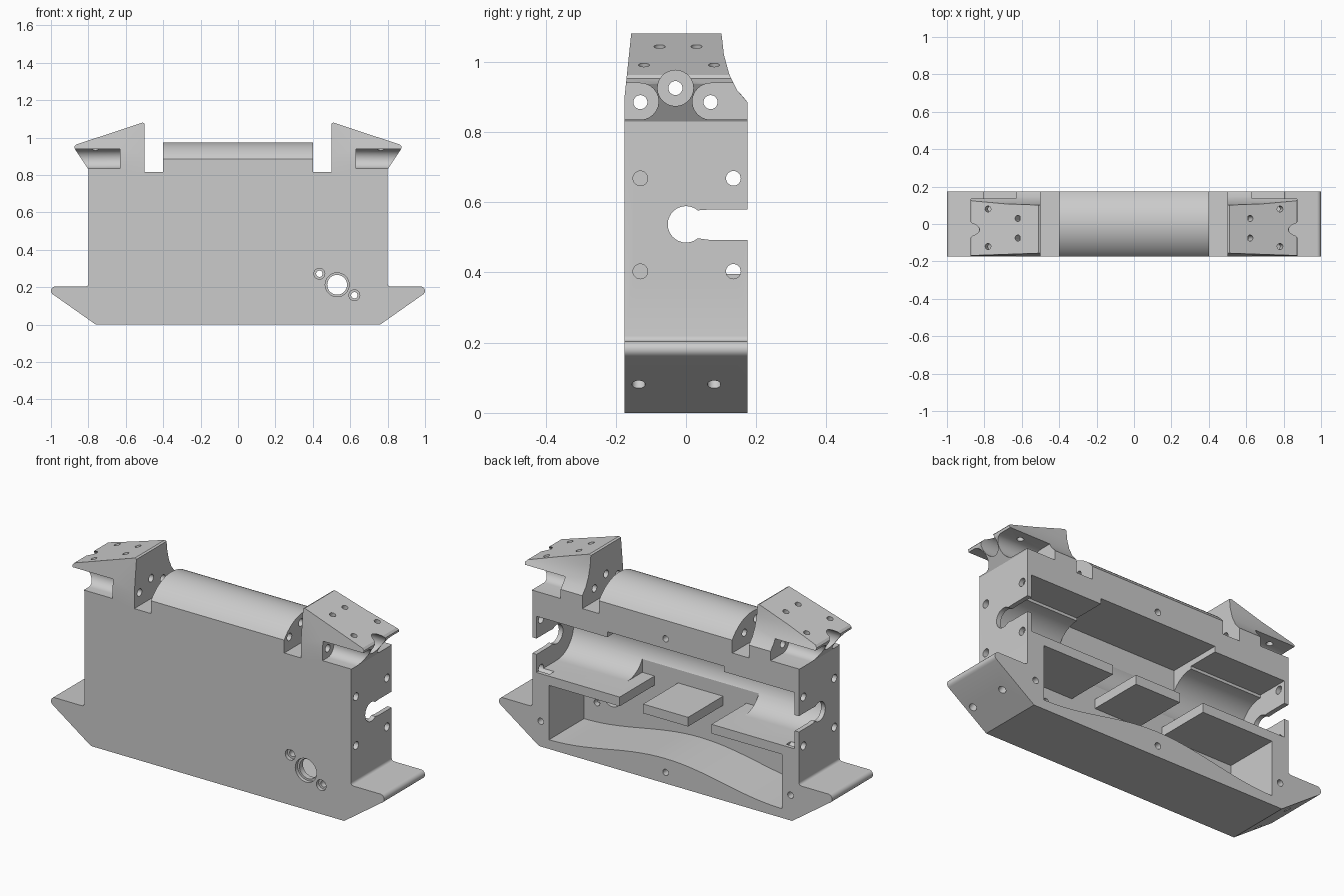
import bpy, bmesh, math
from mathutils import Vector

cube = bpy.data.objects.get("Cube")
if cube:
    bpy.data.objects.remove(cube, do_unlink=True)

grey = bpy.data.materials.new("plain grey")
grey.use_nodes = True
COLOUR = (0.6, 0.6, 0.6, 1)
grey.diffuse_color = COLOUR
grey.node_tree.nodes["Principled BSDF"].inputs["Base Color"].default_value = COLOUR


def add_object(name, bm):
    bmesh.ops.recalc_face_normals(bm, faces=bm.faces)
    mesh = bpy.data.meshes.new(name)
    bm.to_mesh(mesh)
    bm.free()
    mesh.materials.append(grey)
    obj = bpy.data.objects.new(name, mesh)
    bpy.context.collection.objects.link(obj)
    return obj


def prism(name, points, axis, lo, hi):
    """Extrude a (y, z) profile along x, or an (x, z) profile along y."""
    bm = bmesh.new()
    verts = [bm.verts.new((lo, a, b) if axis == "x" else (a, lo, b)) for a, b in points]
    face = bm.faces.new(verts)
    moved = bmesh.ops.extrude_face_region(bm, geom=[face])["geom"]
    shift = Vector((hi - lo, 0, 0)) if axis == "x" else Vector((0, hi - lo, 0))
    bmesh.ops.translate(bm, verts=[v for v in moved if isinstance(v, bmesh.types.BMVert)], vec=shift)
    return add_object(name, bm)


def box(x0, x1, y0, y1, z0, z1):
    return prism("cutter", [(x0, z0), (x1, z0), (x1, z1), (x0, z1)], "y", y0, y1)


def arc(cx, cz, r, start, end, steps=12):
    angles = [math.radians(start + (end - start) * i / steps) for i in range(steps + 1)]
    return [(cx + r * math.cos(a), cz + r * math.sin(a)) for a in angles]


def rod(center, direction, r, depth):
    """Cylinder centred on a point, along a direction."""
    bm = bmesh.new()
    bmesh.ops.create_cone(bm, cap_ends=True, segments=28, radius1=r, radius2=r, depth=depth)
    turn = Vector(direction).to_track_quat("Z", "Y").to_matrix()
    bmesh.ops.rotate(bm, verts=bm.verts, matrix=turn)
    bmesh.ops.translate(bm, verts=bm.verts, vec=center)
    return add_object("cutter", bm)


def combine(target, other, operation="DIFFERENCE"):
    mod = target.modifiers.new("combine", "BOOLEAN")
    mod.operation = operation
    mod.solver = "EXACT"
    mod.object = other
    bpy.context.view_layer.objects.active = target
    bpy.ops.object.modifier_apply(modifier=mod.name)
    bpy.data.objects.remove(other, do_unlink=True)


D = 0.175          # half depth
BORE_Z = 0.54      # height of the long bore

# Main housing with the pointed base flanges
half = [(0.76, 0)] + arc(0.977, 0.181, 0.023, -55, 90, 8)
half += arc(0.815, 0.219, 0.015, 270, 180, 4) + [(0.8, 0.815)]
outline = half + [(-x, z) for x, z in reversed(half)]
housing = prism("housing", outline, "y", -D, D)

# Rounded ridge along the top
ridge = [(-D, 0.78)] + [(D, 0.78)] + arc(0, 0.76, 0.215, 35.5, 144.5, 20)
combine(housing, prism("ridge", ridge, "x", -0.4, 0.4), "UNION")

# Horn towers: side profile crossed with front profile, then bored
side_profile = [(-D, 0.78), (D, 0.78), (D, 0.885), (0.145, 0.92), (0.123, 0.965),
                (0.108, 1.02), (0.1, 1.09), (-0.155, 1.09), (-D, 0.9)]
front_profile = [(0.5, 0.78), (0.8, 0.78), (0.8, 0.83), (0.872, 0.938), (0.875, 0.952),
                 (0.865, 0.963), (0.51, 1.08), (0.5, 1.075)]
for s in (1, -1):
    tower = prism("tower", side_profile, "x", s * 0.45, s * 0.95)
    combine(tower, prism("tower_front", [(s * x, z) for x, z in front_profile], "y", -0.3, 0.3),
            "INTERSECT")
    combine(housing, tower, "UNION")

    # Channels open to the outer end, the front and the back
    front_u = arc(-0.13, 0.887, 0.052, 90, -90) + [(-0.25, 0.835), (-0.25, 0.939)]
    back_u = arc(0.07, 0.887, 0.052, 90, 270) + [(0.25, 0.835), (0.25, 0.939)]
    for u in (front_u, back_u):
        combine(housing, prism("cutter", u, "x", s * 0.63, s * 0.95))
    combine(housing, rod((s * 0.86, -0.03, 0.925), (1, 0, 0), 0.051, 0.26))

    # Screw holes in the sloping top
    slope = Vector((s * 0.31, 0, 0.95))
    for x, y in ((0.62, -0.075), (0.62, 0.03), (0.78, -0.12), (0.78, 0.08)):
        top = Vector((s * x, y, 1.08 - 0.325 * (x - 0.5)))
        combine(housing, rod(top, slope, 0.016, 0.14))

# Three holes running lengthwise through towers and ridge
for y, z in ((-0.13, 0.885), (0.07, 0.885), (-0.03, 0.925)):
    combine(housing, rod((0, y, z), (1, 0, 0), 0.02, 2.2))

# Lower chamber with a humped floor
floor = []
for i in range(29):
    x = -0.7 + 0.05 * i
    floor.append((x, 0.05 + 0.085 * math.cos(x / 0.7 * math.pi / 2) ** 2))
combine(housing, prism("cutter", floor + [(0.7, 0.345), (-0.7, 0.345)], "y", -0.125, 0.3))

# Upper chamber: long bore open to the back, and a taller middle bay
bore = arc(0, BORE_Z, 0.145, 90, 270, 20) + [(0.3, 0.395), (0.3, 0.7), (0, 0.7)]
combine(housing, prism("cutter", bore, "x", -0.775, 0.775))
combine(housing, box(-0.35, 0.35, -0.125, 0.3, 0.395, 0.73))

for s in (1, -1):
    # Gaps that part the shelf into three
    combine(housing, box(*sorted((s * 0.135, s * 0.276)), -0.125, 0.3, 0.3, 0.45))

    # Keyhole slot and four holes in the end wall
    keyhole = arc(0, 0.537, 0.052, 50, 310, 20) + [(0.065, 0.493), (0.3, 0.493),
                                                  (0.3, 0.579), (0.065, 0.579)]
    combine(housing, prism("cutter", keyhole, "x", s * 0.74, s * 0.85))
    for y in (-0.13, 0.135):
        for z in (0.403, 0.668):
            combine(housing, rod((s * 0.77, y, z), (1, 0, 0), 0.021, 0.12))

    # Holes in the sloping underside of the flange, and in the back frame
    for y in (-0.135, 0.08):
        combine(housing, rod((s * 0.876, y, 0.08), (s * 0.165, 0, -0.24), 0.019, 0.1))
    combine(housing, rod((s * 0.75, D, 0.137), (0, 1, 0), 0.017, 0.16))

for z in (0.06, 0.785):
    combine(housing, rod((0, D, z), (0, 1, 0), 0.017, 0.16))

# Stepped holes in the front wall
for x, z, r, rim in ((0.53, 0.213, 0.053, 0.064), (0.435, 0.272, 0.017, 0.029),
                     (0.622, 0.157, 0.017, 0.029)):
    combine(housing, rod((x, -0.15, z), (0, 1, 0), r, 0.12))
    combine(housing, rod((x, -D, z), (0, 1, 0), rim, 0.04))

# Smooth the round surfaces and keep the edges sharp
bpy.ops.object.select_all(action="DESELECT")
housing.select_set(True)
bpy.context.view_layer.objects.active = housing
bpy.ops.object.shade_smooth_by_angle(angle=math.radians(28))
